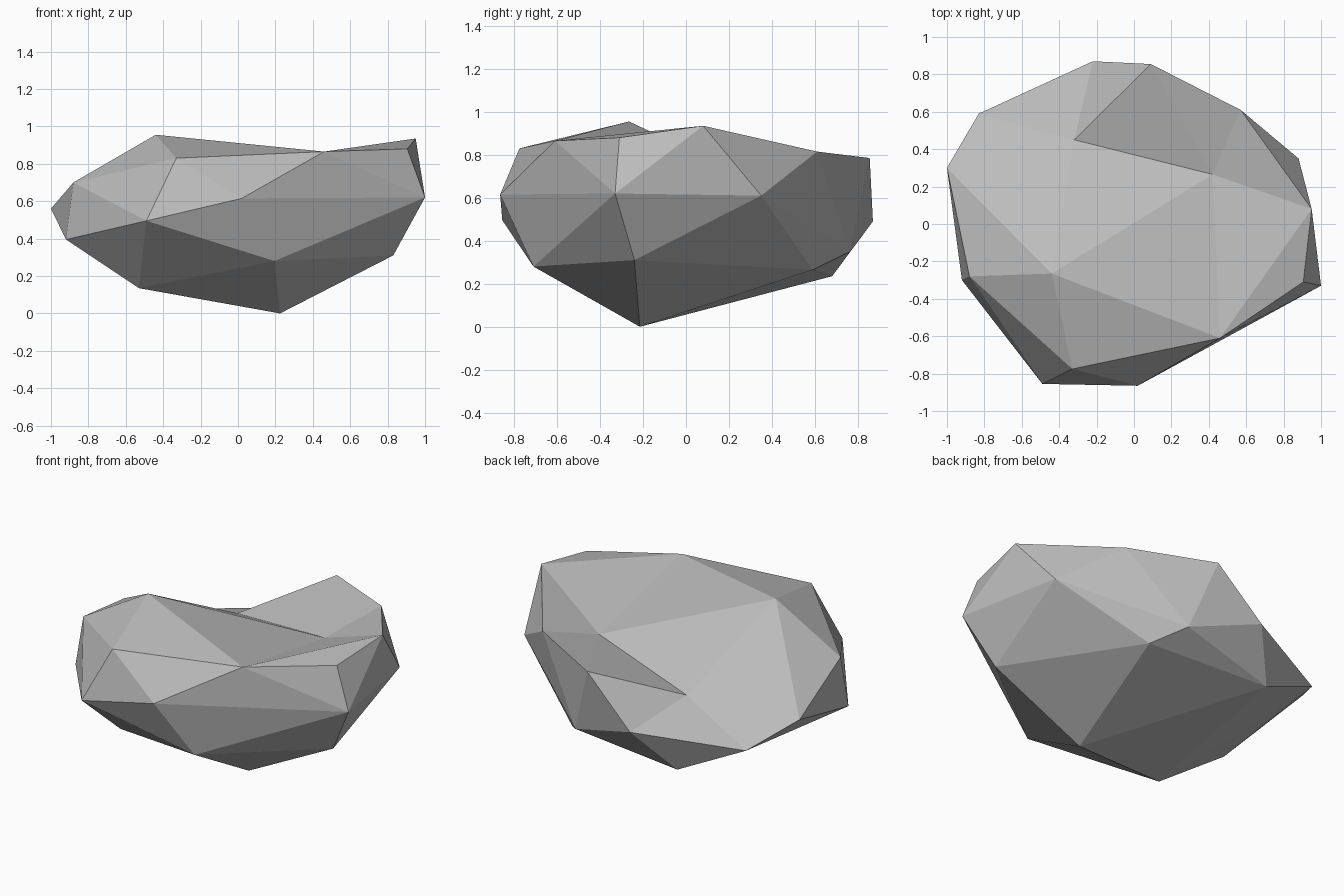
import bpy
import bmesh

cube = bpy.data.objects.get("Cube")
if cube:
    bpy.data.objects.remove(cube, do_unlink=True)

# Rough grey stone
stone = bpy.data.materials.new("stone_grey")
stone.use_nodes = True
stone_colour = (0.5, 0.5, 0.5, 1.0)
stone.diffuse_color = stone_colour
stone.node_tree.nodes["Principled BSDF"].inputs["Base Color"].default_value = stone_colour

bm = bmesh.new()


def corners(*points):
    return [bm.verts.new(point) for point in points]


# Rim of the hollow on the top, counter-clockwise from the highest peak
rim = corners((-.44, -.265, .955), (.46, -.61, .865), (.95, .08, .935),
              (.57, .61, .815), (.09, .855, .785), (-.22, .87, .49),
              (-.83, .59, .43), (-1, .3, .56))

# Shoulder corners around the outside
corners((.905, -.31, .88), (-.33, -.775, .83), (-.88, -.28, .7),
        (1, -.33, .62), (.02, -.865, .615), (.88, .35, .61),
        (-.49, -.855, .495), (-.92, -.3, .395))

# Underside corners, down to the resting point
corners((.235, .765, .35), (.83, -.24, .31), (.195, -.71, .28),
        (.38, .59, .265), (-.415, .68, .235), (-.53, -.41, .135),
        (.225, -.215, 0))

# Chipped outer body
bmesh.ops.convex_hull(bm, input=bm.verts[:])
cap = [f for f in bm.faces if all(v in rim for v in f.verts)]
bmesh.ops.delete(bm, geom=cap, context="FACES_KEEP_BOUNDARY")

# Sunken top: two low corners joined to the rim by fans of facets
east, west = corners((.42, .265, .705), (-.32, .45, .59))


def fan(centre, edge):
    for first, second in zip(edge, edge[1:]):
        bm.faces.new((centre, first, second))


fan(east, [west] + rim[:5] + [west])
fan(west, rim[4:] + rim[:1])
bmesh.ops.recalc_face_normals(bm, faces=bm.faces[:])

mesh = bpy.data.meshes.new("rock")
bm.to_mesh(mesh)
bm.free()
mesh.materials.append(stone)
rock = bpy.data.objects.new("rock", mesh)
bpy.context.scene.collection.objects.link(rock)
